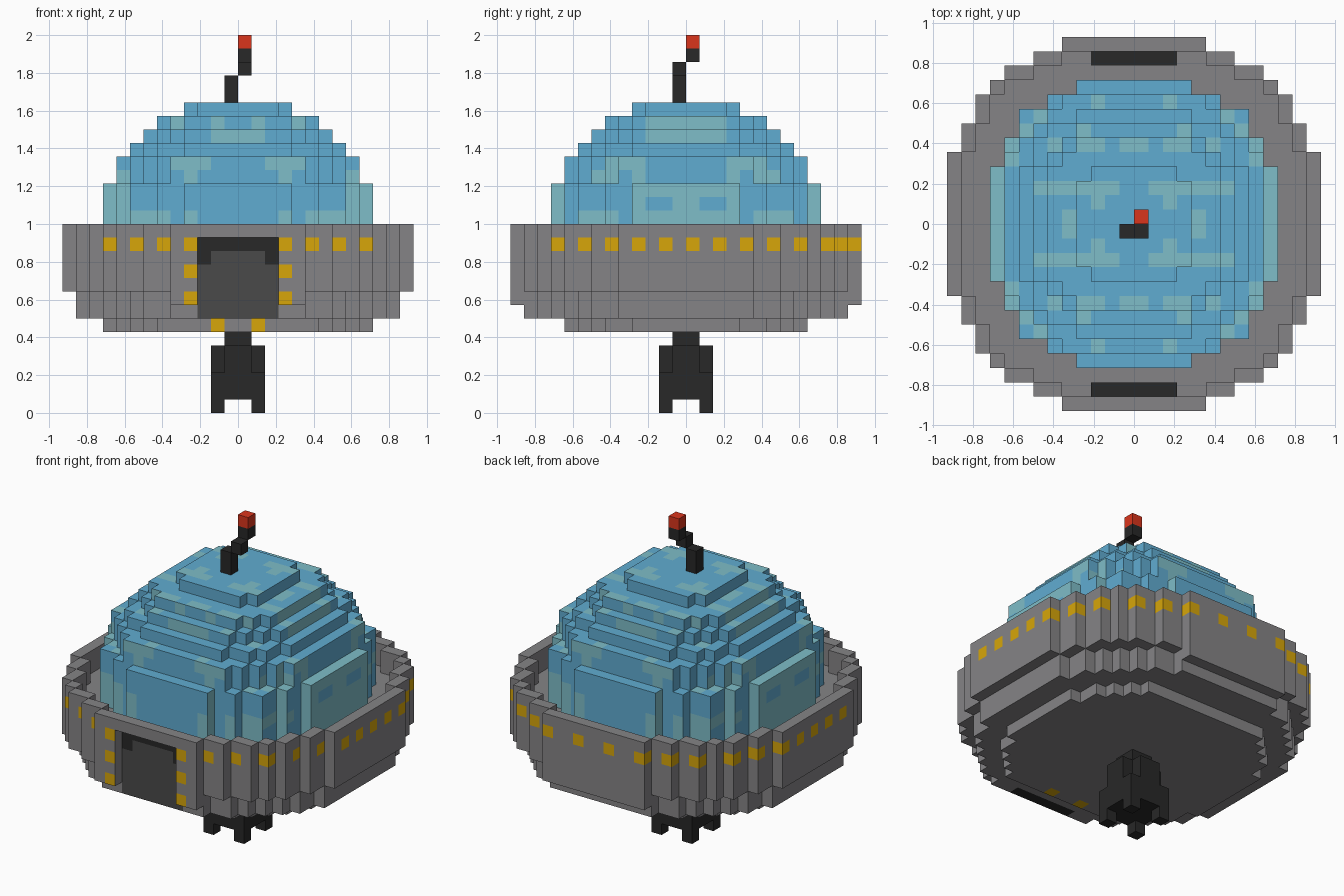
import bpy
import bmesh
import math
from mathutils import Vector

if "Cube" in bpy.data.objects:
    bpy.data.objects.remove(bpy.data.objects["Cube"], do_unlink=True)

U = 1 / 14  # edge of one block


def material(name, rgb):
    m = bpy.data.materials.new(name)
    m.use_nodes = True
    m.diffuse_color = (*rgb, 1)
    bsdf = next(n for n in m.node_tree.nodes if n.type == 'BSDF_PRINCIPLED')
    bsdf.inputs["Base Color"].default_value = (*rgb, 1)
    return m


MATS = {
    "grey": material("hull grey", (0.235, 0.231, 0.24)),
    "yellow": material("lamp yellow", (0.68, 0.38, 0.003)),
    "black": material("charcoal", (0.021, 0.021, 0.021)),
    "dark": material("dark grey", (0.067, 0.067, 0.067)),
    "blue": material("glass blue", (0.118, 0.415, 0.64)),
    "teal": material("glass teal", (0.21, 0.51, 0.58)),
    "red": material("beacon red", (0.70, 0.036, 0.012)),
}
DIRS = [Vector(d) for d in ((1, 0, 0), (-1, 0, 0), (0, 1, 0), (0, -1, 0), (0, 0, 1), (0, 0, -1))]


def blocks(name, cells, colours, rule=None):
    """Outer skin of a set of unit blocks; rule(cell, normal) picks a colour."""
    bm = bmesh.new()
    for c in cells:
        for n in DIRS:
            if tuple(int(a + b) for a, b in zip(c, n)) in cells:
                continue
            side = Vector((n.y, n.z, n.x))
            up = n.cross(side)
            mid = Vector(c) + Vector((0.5, 0.5, 0.5)) + n * 0.5
            corners = [mid + (side * a + up * b) * 0.5 for a, b in ((-1, -1), (1, -1), (1, 1), (-1, 1))]
            f = bm.faces.new([bm.verts.new(p * U) for p in corners])
            f.material_index = colours.index(rule(c, n)) if rule else 0
    bmesh.ops.remove_doubles(bm, verts=bm.verts, dist=U * 0.01)
    me = bpy.data.meshes.new(name)
    bm.to_mesh(me)
    bm.free()
    for k in colours:
        me.materials.append(MATS[k])
    ob = bpy.data.objects.new(name, me)
    bpy.context.collection.objects.link(ob)


def m(i):
    """Mirrored block index, the same on both sides of the centre."""
    return i if i >= 0 else -i - 1


def disc(half, r):
    """Stepped round plate, flattened on its four sides at the half width."""
    span = range(-half, half)
    return {(x, y) for x in span for y in span if math.hypot(x + .5, y + .5) < r}


def box(x0, x1, y0, y1, z0, z1):
    return {(x, y, z) for x in range(x0, x1) for y in range(y0, y1) for z in range(z0, z1)}


def stack(flat, z0, z1):
    return {(x, y, z) for x, y in flat for z in range(z0, z1)}


# Hull: stepped bowl with a raised one-block rim
outer, middle = disc(13, 13.55), disc(12, 12.55)
rim = {(x, y) for x, y in outer
       if not {(x + 1, y), (x - 1, y), (x, y + 1), (x, y - 1)} <= outer}
keel = {(x, y) for x, y in disc(10, 10.2) if m(y) < 9}
hull = stack(keel, 6, 7) | stack(middle, 7, 9) | stack(outer, 9, 12) | stack(rim, 12, 14)
hull |= box(-5, 5, -13, -12, 8, 9) | box(-5, 5, 12, 13, 8, 9)
door = box(-3, 3, -12, -11, 7, 13)
hull -= box(-3, 3, -13, -12, 7, 13) | door


def hull_colour(c, n):
    x, y, z = c
    outward = n.x * (x + .5) + n.y * (y + .5) > 0
    if z == 12 and outward:
        if n.x and (y >= 10 or (y % 2 == 0 and y >= -10)):
            return "yellow"
        if n.y > 0 and m(x) in (1, 4, 6, 8, 10, 11, 12):
            return "yellow"
        if n.y < 0 and m(x) in (3, 5, 7, 9):
            return "yellow"
    if y == -13 and n.y < 0 and m(x) == 3 and z in (8, 10):
        return "yellow"  # doorway lamps
    if z == 6 and y == -9 and m(x) == 1 and (n.y < 0 or n.z < 0):
        return "yellow"  # lamps under the doorway
    if y == 11 and z == 11 and m(x) < 3 and n.z > 0:
        return "black"   # rear deck panel
    return "grey"


blocks("hull", hull, ["grey", "yellow", "black"], hull_colour)


# Recessed door
def door_colour(c, n):
    lower = c[2] < 11 or (c[2] == 11 and m(c[0]) < 2)
    return "dark" if n.y < 0 and lower else "black"


blocks("door", door, ["black", "dark"], door_colour)

# Dome: stepped glass shell
first = {(x, y) for x in range(-10, 10) for y in range(-10, 10)
         if math.hypot(x + .5, y + .5) < 10.2 or max(m(x), m(y)) < 8}
dome = stack(first, 12, 17)
for half, radius, z0, z1 in ((9, 9.65, 17, 19), (8, 8.6, 19, 20), (7, 7.6, 20, 21),
                             (6, 6.6, 21, 22), (4, 4.35, 22, 23)):
    dome |= stack(disc(half, radius), z0, z1)

TOP_PATCHES = {(2, 2), (1, 2), (2, 1), (3, 2), (5, 2), (4, 2), (6, 2), (4, 0), (0, 5), (2, 5),
               (3, 6), (3, 5), (5, 5), (6, 7), (7, 6), (2, 8), (8, 4), (8, 5)}


def dome_colour(c, n):
    x, y, z = m(c[0]), m(c[1]), c[2]
    if n.z:
        return "teal" if x >= 9 or (x, y) in TOP_PATCHES else "blue"
    if n.x:
        teal = (y < 4 and z < 17 and not (z == 15 and y in (1, 2))) or \
            (y >= 9 and z < 17) or (z == 14 and y in (5, 6, 7)) or \
            (z == 18 and y in (3, 4, 5)) or (z == 17 and y in (3, 5, 6)) or \
            (z in (20, 21) and y < 3)
    else:
        teal = (z < 17 and x >= 8) or (z < 15 and x in (3, 5, 6, 7)) or \
            (z == 18 and x in (2, 3, 4)) or (z == 17 and x in (3, 8)) or \
            (z == 20 and x < 2) or (z == 21 and x in (1, 4))
    return "teal" if teal else "blue"


blocks("dome", dome, ["blue", "teal"], dome_colour)

# Landing stalk: cross-shaped post, block body and four corner feet
stalk = box(-1, 1, -1, 1, 5, 6) | box(-2, 2, -1, 1, 3, 5) | box(-1, 1, -2, 2, 3, 5)
stalk |= box(-2, 2, -2, 2, 1, 3)
stalk |= {(x, y, 0) for x in (-2, 1) for y in (-2, 1)}
blocks("landing_stalk", stalk, ["black"])

# Crooked antenna with a beacon on the tip
blocks("antenna", {(-1, -1, 23), (-1, -1, 24), (0, -1, 25), (0, 0, 26)}, ["black"])
blocks("beacon", {(0, 0, 27)}, ["red"])
